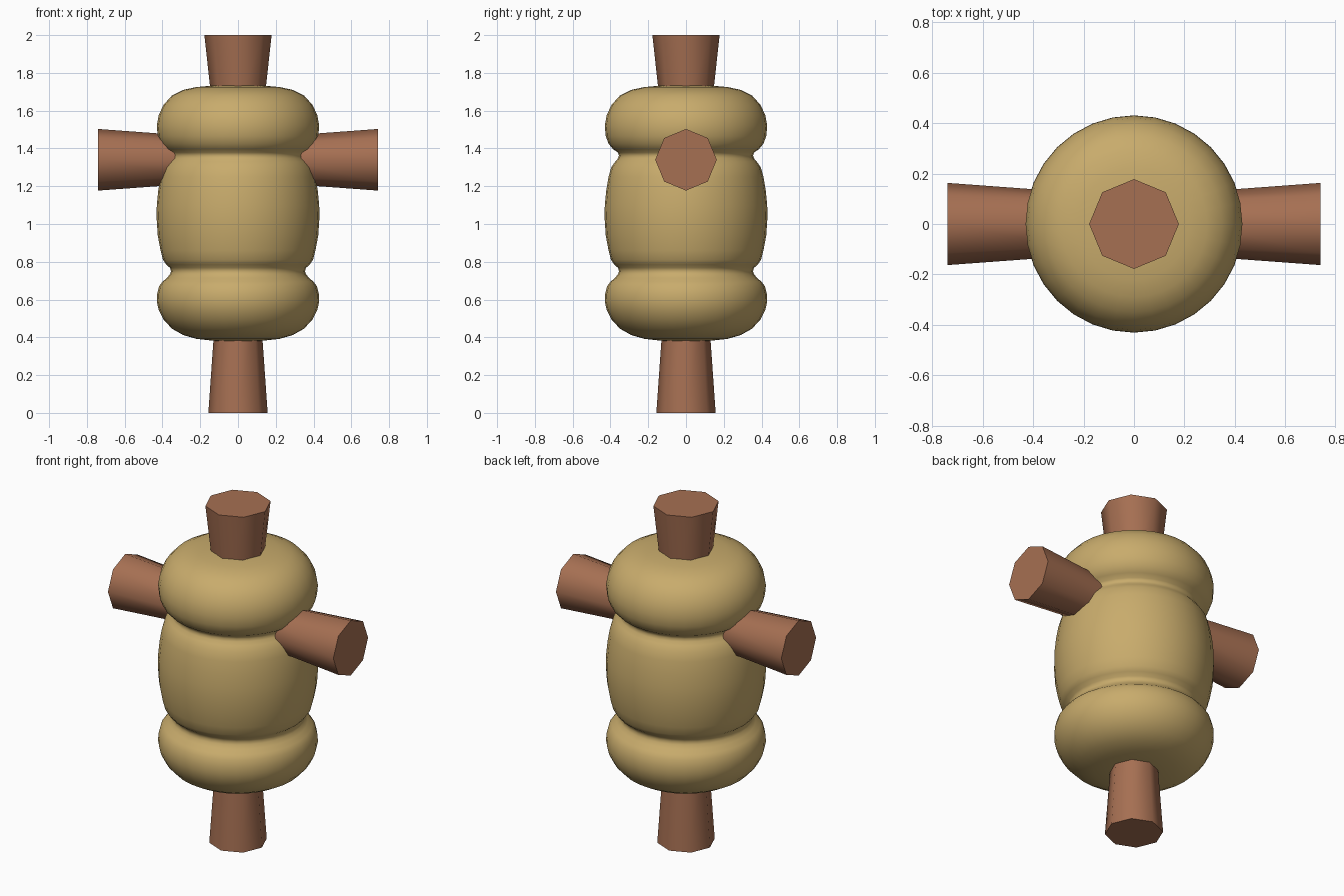
import bpy, bmesh, math
from mathutils import Vector, Matrix

if "Cube" in bpy.data.objects:
    bpy.data.objects.remove(bpy.data.objects["Cube"], do_unlink=True)


def material(name, rgb):
    m = bpy.data.materials.new(name)
    m.use_nodes = True
    m.diffuse_color = (*rgb, 1)
    m.node_tree.nodes["Principled BSDF"].inputs["Base Color"].default_value = (*rgb, 1)
    return m


straw = material("straw", (0.58, 0.41, 0.15))
wood = material("wood", (0.38, 0.16, 0.085))


def lathe(name, profile, sides, mat, place=Matrix(), angle=50):
    """Spin a (radius, height) profile about z, then place it."""
    bm = bmesh.new()
    pts = [bm.verts.new((r, 0, z)) for r, z in profile]
    edges = [bm.edges.new(pair) for pair in zip(pts, pts[1:])]
    bmesh.ops.spin(bm, geom=pts + edges, cent=(0, 0, 0), axis=(0, 0, 1),
                   angle=math.tau, steps=sides)
    bmesh.ops.remove_doubles(bm, verts=bm.verts[:], dist=0.0005)
    bmesh.ops.transform(bm, matrix=place, verts=bm.verts[:])
    bmesh.ops.recalc_face_normals(bm, faces=bm.faces[:])
    mesh = bpy.data.meshes.new(name)
    bm.to_mesh(mesh)
    bm.free()
    mesh.materials.append(mat)
    ob = bpy.data.objects.new(name, mesh)
    bpy.context.collection.objects.link(ob)
    bpy.ops.object.select_all(action="DESELECT")
    ob.select_set(True)
    bpy.context.view_layer.objects.active = ob
    bpy.ops.object.shade_smooth_by_angle(angle=math.radians(angle))
    return ob


def peg(name, start, end, r_start, r_end):
    """Eight-sided tapered peg with flat ends."""
    a, b = Vector(start), Vector(end)
    turn = Vector((0, 0, 1)).rotation_difference(b - a).to_matrix().to_4x4()
    length = (b - a).length
    outline = [(0, 0), (r_start, 0), (r_end, length), (0, length)]
    return lathe(name, outline, 8, wood, Matrix.Translation(a) @ turn)


# Stuffed body: three bulges separated by two tied grooves
body = [(0, .38), (.13, .382), (.22, .392), (.29, .412), (.35, .446), (.395, .495),
        (.42, .545), (.43, .59), (.428, .63), (.418, .67), (.40, .695), (.375, .715),
        (.36, .735), (.355, .75), (.36, .768), (.38, .785), (.397, .81), (.41, .86),
        (.425, .94), (.431, 1.03), (.43, 1.1), (.422, 1.18), (.41, 1.25), (.396, 1.3),
        (.375, 1.33), (.36, 1.347), (.355, 1.362), (.36, 1.378), (.385, 1.395),
        (.41, 1.425), (.425, 1.465), (.43, 1.52), (.42, 1.575), (.395, 1.63),
        (.35, 1.68), (.29, 1.71), (.22, 1.725), (.13, 1.733), (0, 1.735)]
lathe("body", body, 32, straw, angle=80)

# Wooden pole, head and arms
peg("pole", (0, 0, 0), (0, 0, .5), .157, .122)
peg("head_post", (0, 0, 1.6), (0, 0, 2), .134, .178)
for side, label in ((1, "left"), (-1, "right")):
    peg(label + "_arm", (side * .25, 0, 1.34), (side * .74, 0, 1.34), .127, .163)
